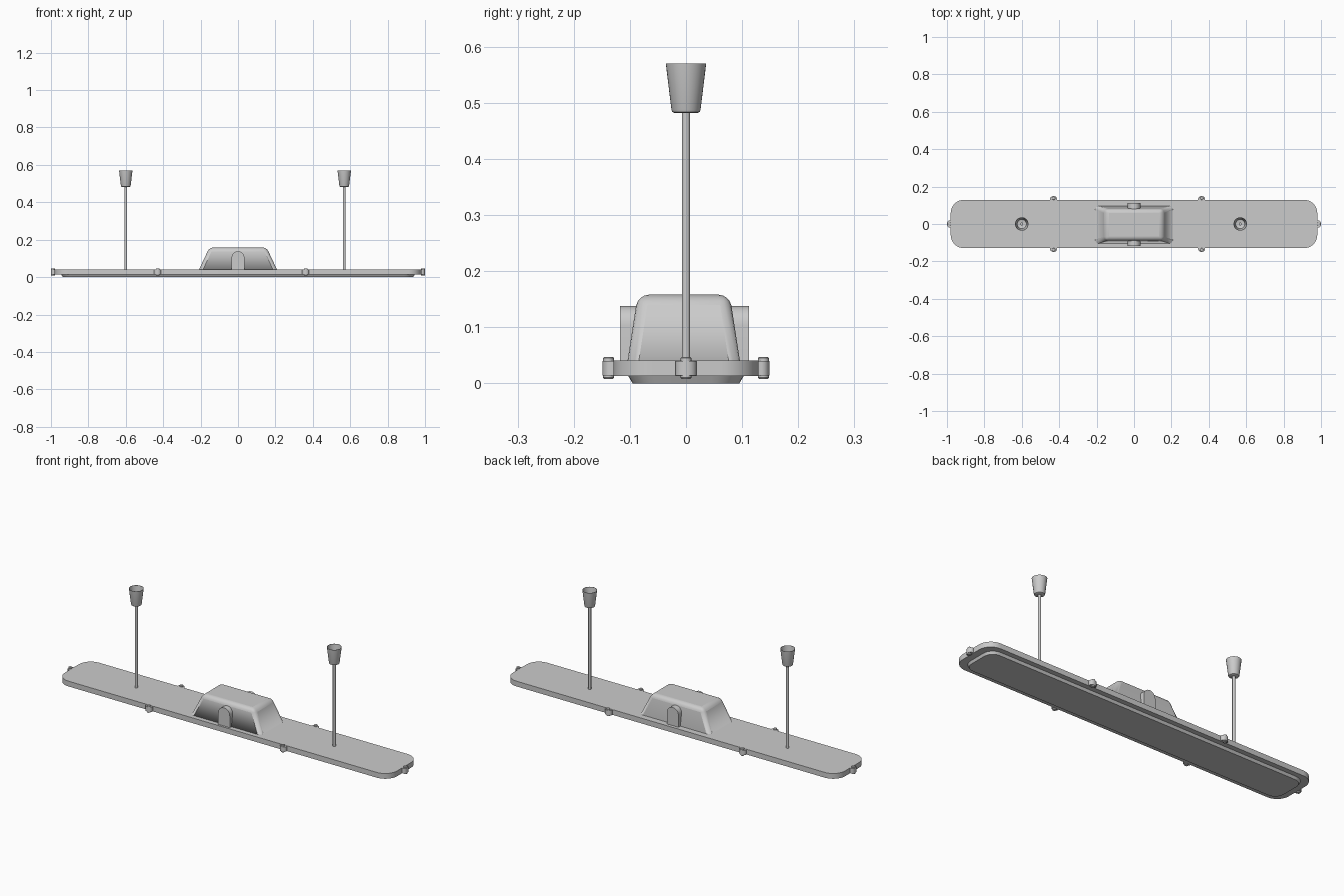
import bpy
import bmesh
from math import cos, sin, pi, radians

cube = bpy.data.objects.get("Cube")
if cube:
    bpy.data.objects.remove(cube, do_unlink=True)

grey = bpy.data.materials.new("light_grey")
grey.use_nodes = True
COLOUR = (0.6, 0.6, 0.6, 1)
grey.diffuse_color = COLOUR
grey.node_tree.nodes["Principled BSDF"].inputs["Base Color"].default_value = COLOUR


def finish(name, bm, bevel=0):
    """Turn a bmesh into a smooth-shaded grey object."""
    bmesh.ops.recalc_face_normals(bm, faces=bm.faces)
    mesh = bpy.data.meshes.new(name)
    bm.to_mesh(mesh)
    bm.free()
    mesh.materials.append(grey)
    obj = bpy.data.objects.new(name, mesh)
    bpy.context.collection.objects.link(obj)
    if bevel:
        mod = obj.modifiers.new("rounding", "BEVEL")
        mod.width = bevel
        mod.segments = 4
        mod.limit_method = "ANGLE"
        mod.angle_limit = radians(40)
    bpy.ops.object.select_all(action="DESELECT")
    obj.select_set(True)
    bpy.context.view_layer.objects.active = obj
    bpy.ops.object.shade_smooth_by_angle(angle=radians(35))
    return obj


def loft(name, loops, bevel=0):
    """Skin matching closed loops and cap both ends."""
    bm = bmesh.new()
    rings = [[bm.verts.new(p) for p in loop] for loop in loops]
    n = len(rings[0])
    for a, b in zip(rings, rings[1:]):
        for i in range(n):
            j = (i + 1) % n
            bm.faces.new((a[i], a[j], b[j], b[i]))
    bm.faces.new(rings[0])
    bm.faces.new(rings[-1])
    return finish(name, bm, bevel)


def rounded_rect(hx, hy, r, z, y0=0, steps=8):
    points = []
    for k, (sx, sy) in enumerate(((1, 1), (-1, 1), (-1, -1), (1, -1))):
        for i in range(steps + 1):
            a = (k + i / steps) * pi / 2
            points.append((sx * (hx - r) + r * cos(a),
                           y0 + sy * (hy - r) + r * sin(a), z))
    return points


def turned(name, x, y, profile, sides=24):
    """Lathe (radius, height) pairs about a vertical axis."""
    return loft(name, [[(x + r * cos(2 * pi * i / sides),
                         y + r * sin(2 * pi * i / sides), z)
                        for i in range(sides)] for r, z in profile])


# Long tray and the shallow lens beneath it
BOTTOM, TOP = 0.013, 0.041
loft("tray", [rounded_rect(0.98, 0.129, 0.07, z) for z in (BOTTOM, TOP)])
loft("lens", [rounded_rect(0.937, 0.095, 0.05, 0),
              rounded_rect(0.945, 0.104, 0.058, BOTTOM + 0.002)])

# Tapered housing with softened edges
housing = loft("housing", [
    [(sx * hx, sy * hy - 0.004, z) for sx, sy in ((1, 1), (-1, 1), (-1, -1), (1, -1))]
    for hx, hy, z in ((0.208, 0.1, TOP - 0.02), (0.208, 0.1, TOP), (0.153, 0.082, 0.158))],
    bevel=0.02)
housing.modifiers["rounding"].angle_limit = radians(50)

# Arched cable entry passing through the housing
R = 0.034
arch = [(-R, TOP - 0.005), (R, TOP - 0.005)]
arch += [(R * cos(pi * i / 16), 0.138 - R + R * sin(pi * i / 16)) for i in range(17)]
loft("cable_entry", [[(x, y, z) for x, z in arch] for y in (-0.118, 0.112)])

# Rounded lugs with pins around the rim
lugs = [(x, s * 0.129, 0, s) for x in (-0.43, 0.362) for s in (-1, 1)]
lugs += [(s * 0.98, 0, s, 0) for s in (-1, 1)]
for x, y, dx, dy in lugs:
    half = 0.0185
    outline = [(-half, -0.01), (half, -0.01)]
    outline += [(half * cos(pi * i / 10), 0.006 + 0.014 * sin(pi * i / 10))
                for i in range(11)]
    # Local axes: u runs along the rim, v points outwards
    loft("rim_lug", [[(x + u * dy + v * dx, y - u * dx + v * dy, z)
                      for u, v in outline] for z in (BOTTOM + 0.001, TOP - 0.001)])
    turned("lug_pin", x + 0.009 * dx, y + 0.009 * dy,
           [(0.008, 0.008), (0.0095, 0.01), (0.0095, 0.045), (0.008, 0.047)], 16)

# Hanging rods with open ceiling cups
for x in (-0.6, 0.568):
    turned("hanging_rod", x, 0, [(0.0075, TOP - 0.005), (0.0075, 0.495)], 16)
    turned("ceiling_cup", x, 0, [
        (0.021, 0.482), (0.0245, 0.484), (0.026, 0.488), (0.036, 0.57),
        (0.0345, 0.57), (0.0245, 0.488), (0.02, 0.486)], 32)
